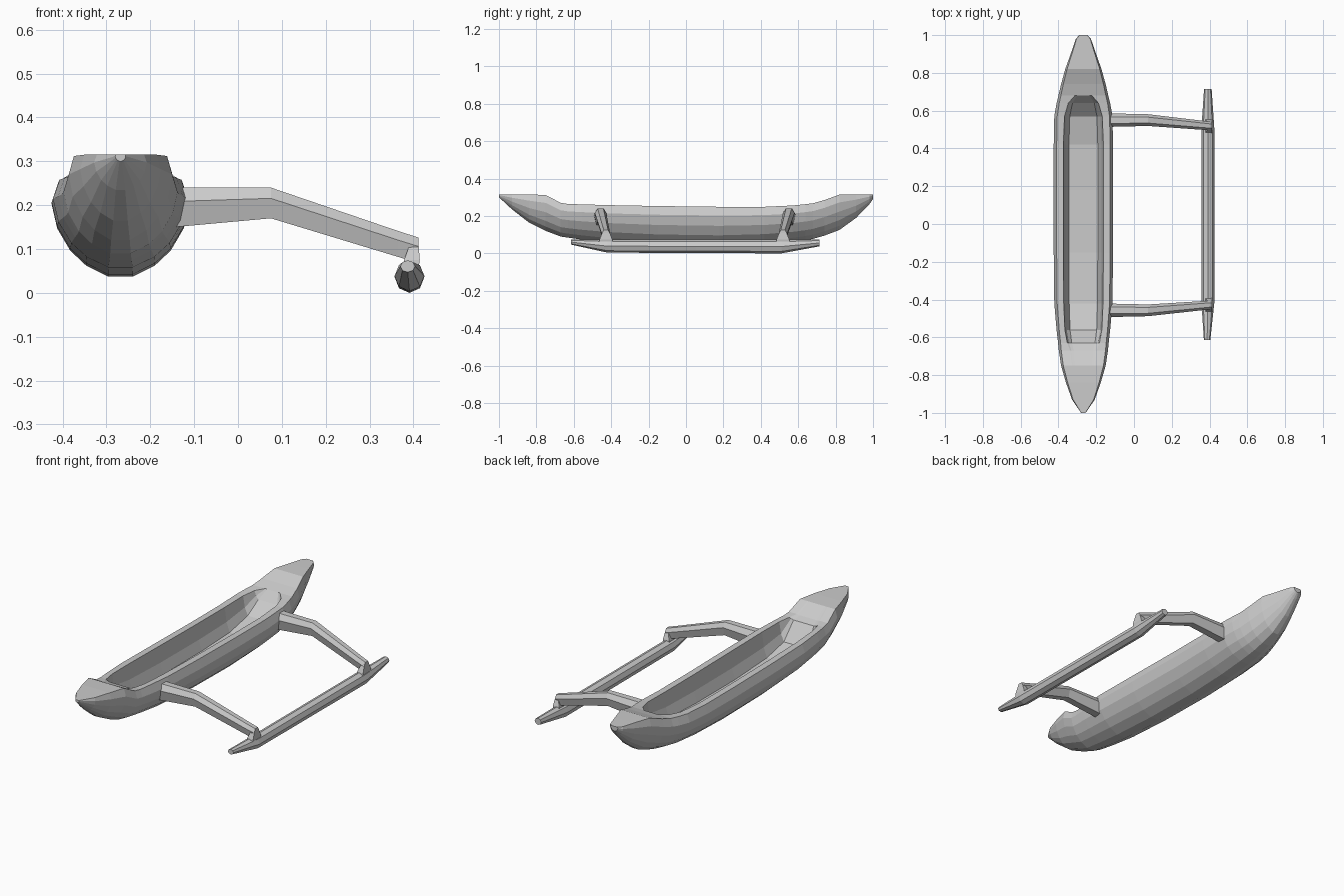
import bpy, bmesh, math
from mathutils import Vector


def loft(name, rings):
    """Skin a list of equal-length closed rings and cap both ends."""
    bm = bmesh.new()
    rows = [[bm.verts.new(p) for p in ring] for ring in rings]
    n = len(rows[0])
    for a, b in zip(rows, rows[1:]):
        for i in range(n):
            j = (i + 1) % n
            bm.faces.new((a[i], a[j], b[j], b[i]))
    bm.faces.new(rows[0][::-1])
    bm.faces.new(rows[-1])
    bmesh.ops.recalc_face_normals(bm, faces=bm.faces)
    mesh = bpy.data.meshes.new(name)
    bm.to_mesh(mesh)
    bm.free()
    ob = bpy.data.objects.new(name, mesh)
    bpy.context.collection.objects.link(ob)
    return ob


# Hull: each station is y, half width, top z, keel z, opening half width, floor z
CX = -0.268
stations = [
    (-1.00, 0.012, 0.315, 0.300, 0.006, 0.315),
    (-0.93, 0.060, 0.315, 0.235, 0.030, 0.315),
    (-0.84, 0.092, 0.315, 0.165, 0.050, 0.315),
    (-0.75, 0.118, 0.312, 0.120, 0.060, 0.312),
    (-0.67, 0.130, 0.270, 0.090, 0.070, 0.268),
    (-0.63, 0.134, 0.264, 0.084, 0.085, 0.255),
    (-0.56, 0.142, 0.262, 0.074, 0.098, 0.160),
    (-0.42, 0.154, 0.258, 0.058, 0.104, 0.125),
    (-0.15, 0.157, 0.253, 0.042, 0.106, 0.110),
    (0.18, 0.157, 0.249, 0.037, 0.106, 0.110),
    (0.42, 0.157, 0.249, 0.046, 0.106, 0.120),
    (0.57, 0.154, 0.256, 0.060, 0.100, 0.155),
    (0.64, 0.142, 0.263, 0.070, 0.080, 0.220),
    (0.68, 0.132, 0.268, 0.078, 0.045, 0.268),
    (0.74, 0.118, 0.285, 0.095, 0.045, 0.285),
    (0.82, 0.096, 0.314, 0.125, 0.045, 0.314),
    (0.91, 0.064, 0.315, 0.190, 0.030, 0.315),
    (0.98, 0.040, 0.315, 0.262, 0.020, 0.315),
    (1.00, 0.022, 0.315, 0.290, 0.010, 0.315),
]
outer = [(0.90, 1), (1, 0.78), (0.92, 0.52), (0.73, 0.28), (0.5, 0.12), (0.18, 0)]
inner = [(0.72, 0), (0.9, 0.4), (1, 1)]


def hull_ring(y, w, top, keel, iw, floor):
    half = [(w * fx, keel + (top - keel) * fz) for fx, fz in outer]
    well = [(iw * fx, floor + (top - floor) * fz) for fx, fz in inner]
    right = well + half
    left = [(-x, z) for x, z in reversed(right)]
    return [(CX + x, y, z) for x, z in right + left]


loft("canoe_hull", [hull_ring(*s) for s in stations])

# Outrigger float: y, centre x, half width, bottom z, top z
float_path = [
    (-0.615, 0.387, 0.017, 0.047, 0.074),
    (-0.42, 0.391, 0.034, 0.004, 0.073),
    (0.05, 0.391, 0.034, 0.002, 0.073),
    (0.51, 0.391, 0.034, 0.000, 0.073),
    (0.715, 0.391, 0.020, 0.038, 0.074),
]
rings = []
for y, x, w, z0, z1 in float_path:
    rings.append([(x + w * math.cos(a), y, (z0 + z1) / 2 + (z1 - z0) / 2 * math.sin(a))
                  for a in (math.tau * (i + 0.0) / 8 for i in range(8))])
loft("outrigger_float", rings)

# Crossbeams: x, y shift, half width, bottom z, top z with a six-sided section
beam_path = [
    (-0.145, 0.0, 0.036, 0.150, 0.240),
    (0.075, 0.005, 0.031, 0.170, 0.240),
    (0.365, 0.0, 0.024, 0.082, 0.141),
    (0.412, 0.0, 0.022, 0.068, 0.126),
]
hexa = [(0.5, 1), (1, 0.3), (0.6, -1), (-0.6, -1), (-1, 0.3), (-0.5, 1)]
for label, y_root, y_tip in (("front", -0.457, -0.428), ("rear", 0.550, 0.518)):
    rings = []
    for x, dy, w, z0, z1 in beam_path:
        t = max(0, (x - 0.075) / 0.337)
        y = y_root + (y_tip - y_root) * t
        rings.append([(x, y + w * u, (z0 + z1) / 2 + (z1 - z0) / 2 * v) for u, v in hexa])
    loft(label + "_crossbeam", rings)

    # Flared foot joining the beam to the float
    foot = []
    for z, w, d in ((0.045, 0.018, 0.037), (0.075, 0.018, 0.034), (0.115, 0.009, 0.018)):
        cx = 0.392 + (z - 0.045) * 0.15
        foot.append([(cx + w * sx, y_tip + d * sy, z)
                     for sx, sy in ((-1, -1), (1, -1), (1, 1), (-1, 1))])
    loft(label + "_beam_foot", foot)
